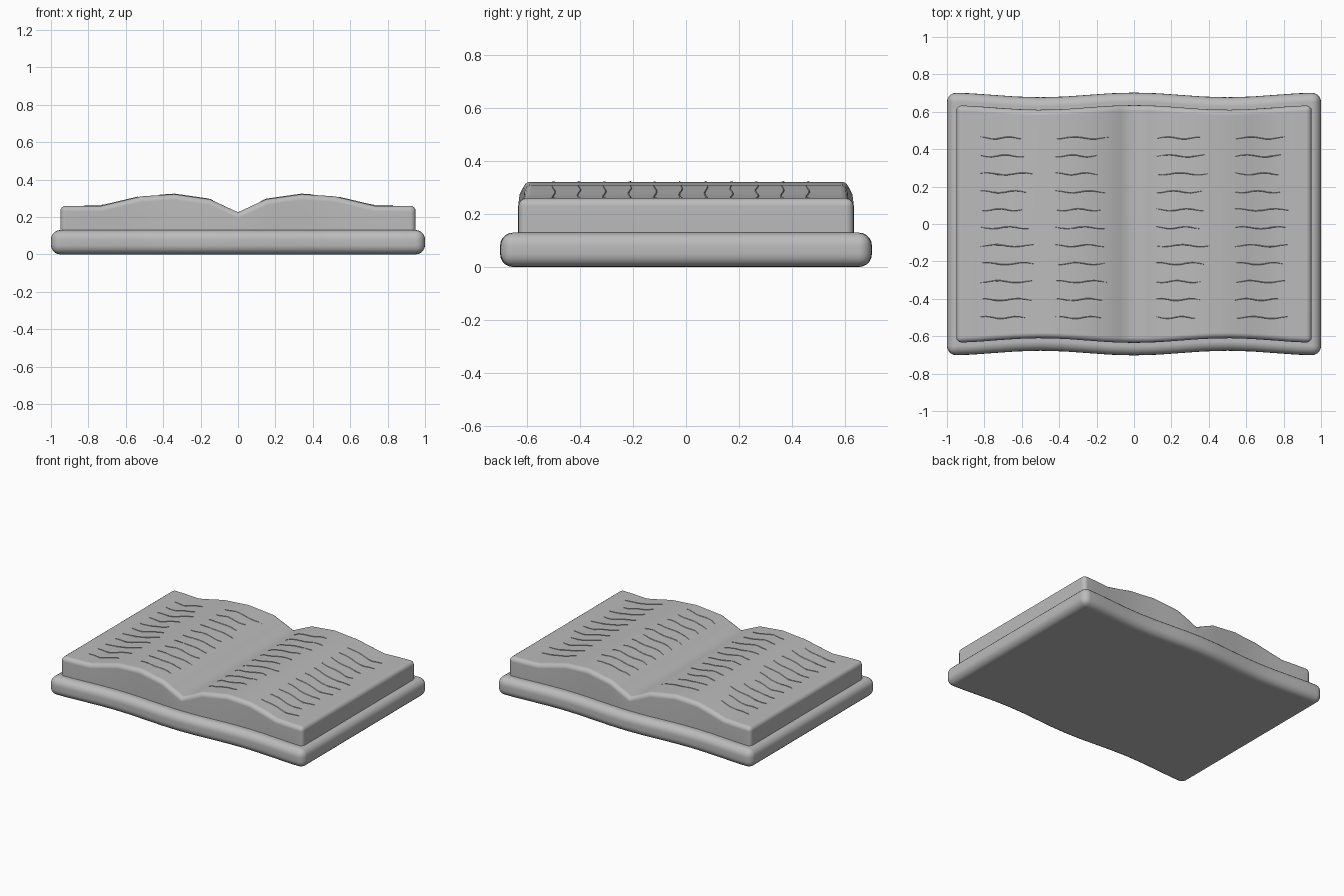
import bpy, bmesh, math, random

cube = bpy.data.objects.get("Cube")
if cube:
    bpy.data.objects.remove(cube, do_unlink=True)

random.seed(4)
paper = bpy.data.materials.new("stone_grey")
paper.use_nodes = True
GREY = (0.5, 0.5, 0.5, 1)
paper.diffuse_color = GREY
paper.node_tree.nodes["Principled BSDF"].inputs["Base Color"].default_value = GREY

# Page height from the centre fold out to the edge
PROFILE = [(0, 0.225), (0.15, 0.295), (0.34, 0.322), (0.52, 0.31), (0.73, 0.26), (0.95, 0.26)]


def page_height(x):
    x = abs(x)
    for (x0, z0), (x1, z1) in zip(PROFILE, PROFILE[1:]):
        if x <= x1:
            return z0 + (z1 - z0) * (x - x0) / (x1 - x0)
    return PROFILE[-1][1]


def wavy(mid):
    # Edge that bows outward at the fold and at both ends
    return lambda x: mid + 0.0125 * math.cos(2 * math.pi * x)


def finish(name, bm, weighted=True):
    bmesh.ops.recalc_face_normals(bm, faces=bm.faces)
    mesh = bpy.data.meshes.new(name)
    bm.to_mesh(mesh)
    bm.free()
    mesh.materials.append(paper)
    obj = bpy.data.objects.new(name, mesh)
    bpy.context.collection.objects.link(obj)
    bpy.ops.object.select_all(action='DESELECT')
    obj.select_set(True)
    bpy.context.view_layer.objects.active = obj
    bpy.ops.object.shade_smooth_by_angle(angle=math.radians(65))
    if weighted:
        obj.modifiers.new("even_shading", 'WEIGHTED_NORMAL').keep_sharp = True
    return obj


def rounded_slab(name, stations, half_depth, bottom, top, radius, segments):
    # Loft a rectangular section along x, then round all hard edges
    bm = bmesh.new()
    rings = []
    for x in stations:
        y = half_depth(x)
        corners = [(-y, bottom), (y, bottom), (y, top(x)), (-y, top(x))]
        rings.append([bm.verts.new((x, cy, cz)) for cy, cz in corners])
    for a, b in zip(rings, rings[1:]):
        for i in range(4):
            j = (i + 1) % 4
            bm.faces.new((a[i], a[j], b[j], b[i]))
    bm.faces.new(rings[0])
    bm.faces.new(rings[-1])
    bmesh.ops.recalc_face_normals(bm, faces=bm.faces)
    hard = [e for e in bm.edges if e.calc_face_angle() > math.radians(60)]
    bmesh.ops.bevel(bm, geom=hard, offset=radius, segments=segments, profile=0.5,
                    affect='EDGES', clamp_overlap=True)
    return finish(name, bm)


# Cover
rounded_slab("cover", [i / 8 for i in range(-8, 9)], wavy(0.69), 0, lambda x: 0.13, 0.05, 5)

# Pages
half = []
for (x0, _), (x1, _) in zip(PROFILE, PROFILE[1:]):
    half += [(x0 + x1) / 2, x1]
rounded_slab("pages", [-x for x in reversed(half)] + [0] + half,
             wavy(0.623), 0.08, page_height, 0.03, 4)

# Engraved-looking writing: low wavy ridges following the page surface
bm = bmesh.new()
ROWS, STEPS = 11, 8
for row in range(ROWS):
    y0 = -0.5 + row * 0.096
    for start in (-0.82, -0.42, 0.12, 0.54):
        length = random.uniform(0.22, 0.29)
        phase = random.uniform(0, 6)
        rings = []
        for i in range(STEPS + 1):
            t = i / STEPS
            x = start + length * t
            y = y0 + 0.006 * math.sin(phase + 9 * t)
            w = 0.004 * math.sin(math.pi * (0.1 + 0.8 * t))
            z = page_height(x)
            section = [(y - w, z - 0.002), (y, z + 0.003), (y + w, z - 0.002)]
            rings.append([bm.verts.new((x, cy, cz)) for cy, cz in section])
        for a, b in zip(rings, rings[1:]):
            for i in range(3):
                j = (i + 1) % 3
                bm.faces.new((a[i], a[j], b[j], b[i]))
        bm.faces.new(rings[0])
        bm.faces.new(rings[-1])
finish("writing_lines", bm, weighted=False)
